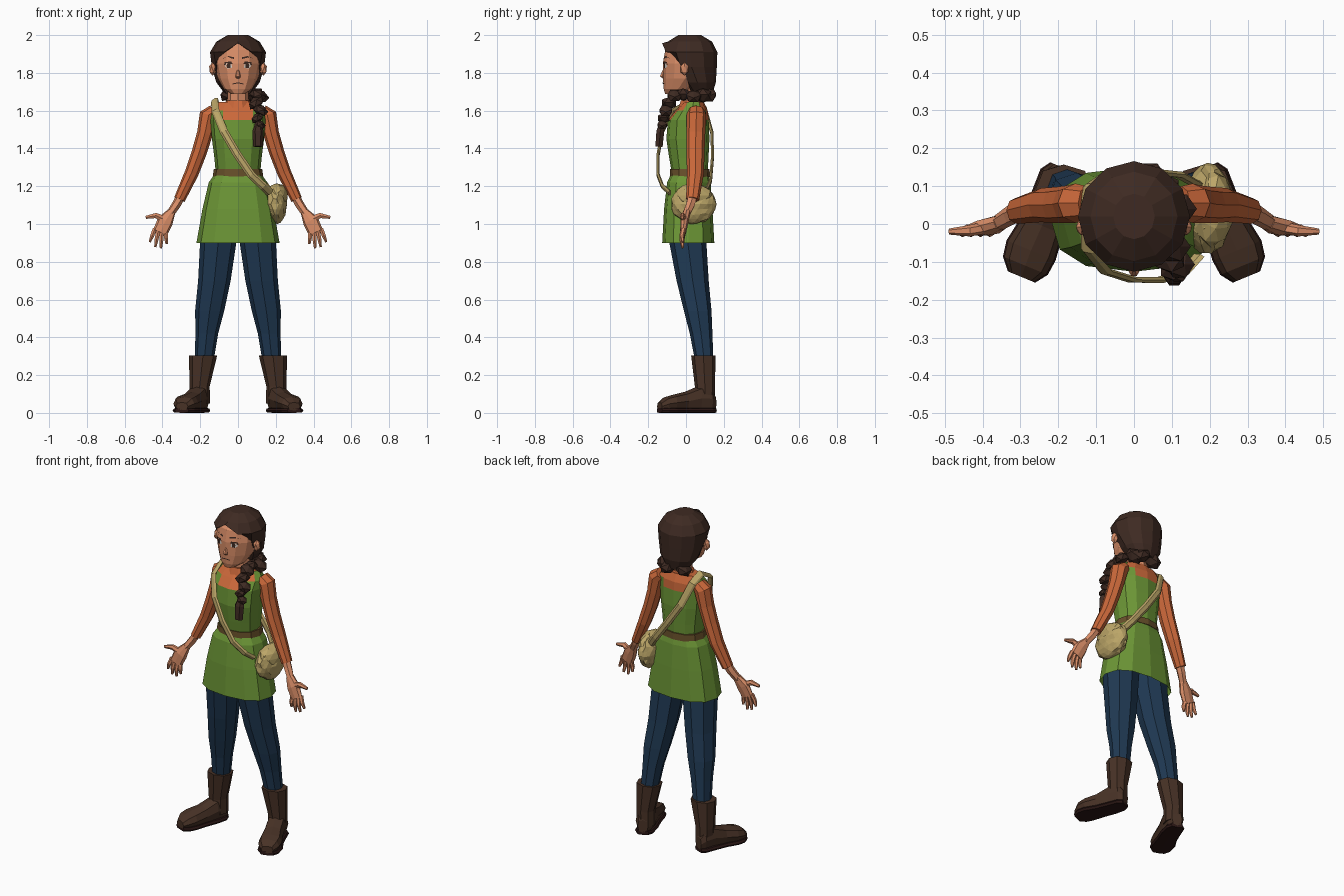
import bpy, bmesh, math, random
from mathutils import Vector, Matrix
from mathutils.bvhtree import BVHTree

random.seed(4)

def mat(name, r, g, b):
    m = bpy.data.materials.new(name)
    m.diffuse_color = [((c / 255 + 0.055) / 1.055) ** 2.4 for c in (r, g, b)] + [1]
    return m

HAIR = mat("dark brown hair", 62, 42, 34)
SKIN = mat("warm skin", 218, 142, 104)
ORANGE = mat("rust orange", 203, 104, 58)
GREEN = mat("leaf green", 108, 150, 54)
BELT = mat("belt brown", 104, 80, 42)
TAN = mat("straw tan", 188, 166, 104)
JEANS = mat("navy denim", 32, 58, 84)
BOOT = mat("boot brown", 72, 50, 38)
SOLE = mat("dark sole", 42, 22, 20)
WHITE = mat("eye white", 225, 215, 205)

def finish(name, bm, mats, mirror=False):
    bmesh.ops.recalc_face_normals(bm, faces=bm.faces)
    me = bpy.data.meshes.new(name)
    bm.to_mesh(me)
    bm.free()
    ob = bpy.data.objects.new(name, me)
    bpy.context.collection.objects.link(ob)
    for m in mats:
        me.materials.append(m)
    if mirror:
        ob.modifiers.new("mirror", "MIRROR").use_mirror_merge = False
    return ob

def tube(name, pts, m, n=8, axis=None, side=(1, 0, 0), power=2.0, caps=(True, True),
         mirror=False, edit=None, extra=()):
    """Loft rings (x, y, z, radius along side, radius across) along a path."""
    bm = bmesh.new()
    rings = []
    for i, (x, y, z, ra, rb) in enumerate(pts):
        a, b = pts[max(i - 1, 0)], pts[min(i + 1, len(pts) - 1)]
        t = Vector(axis) if axis else Vector(b[:3]) - Vector(a[:3])
        t.normalize()
        v = t.cross(Vector(side)).normalized()
        u = v.cross(t)
        ring = []
        for k in range(n):
            w = 2 * math.pi * k / n
            c, s = math.cos(w), math.sin(w)
            c = math.copysign(abs(c) ** (2 / power), c)
            s = math.copysign(abs(s) ** (2 / power), s)
            ring.append(bm.verts.new(Vector((x, y, z)) + u * ra * c + v * rb * s))
        rings.append(ring)
    for p, q in zip(rings, rings[1:]):
        for k in range(n):
            bm.faces.new((p[k], p[(k + 1) % n], q[(k + 1) % n], q[k]))
    if caps[0]:
        bm.faces.new(rings[0])
    if caps[1]:
        bm.faces.new(rings[-1])
    if edit:
        edit(bm)
    return finish(name, bm, (m, *extra), mirror)

def lump(name, loc, size, m, sub=1, noise=0.0, rot=0.0, mirror=False):
    bm = bmesh.new()
    bmesh.ops.create_icosphere(bm, subdivisions=sub, radius=1)
    for v in bm.verts:
        v.co *= 1 + random.uniform(-noise, noise)
    bm.transform(Matrix.Translation(loc) @ Matrix.Rotation(rot, 4, 'Y') @ Matrix.Diagonal((*size, 1)))
    return finish(name, bm, (m,), mirror)

Z = (0, 0, 1)

# Tunic body, with the orange undershirt showing at the neckline
def neckline(bm):
    for f in bm.faces:
        c = f.calc_center_median()
        f.material_index = int(c.z > 1.57 and abs(c.x) < 0.1)
tube("tunic_top", [(0, .02, 1.27, .118, .095), (0, .015, 1.35, .125, .104), (0, .01, 1.45, .138, .114),
                   (0, .012, 1.55, .146, .108), (0, .03, 1.60, .146, .085), (0, .04, 1.645, .115, .055)],
     GREEN, 12, Z, power=2.3, edit=neckline, extra=(ORANGE,))
tube("collar", [(0, .03, 1.61, .085, .075), (0, .03, 1.655, .062, .06)], ORANGE, 10, Z)
tube("tunic_skirt", [(0, .02, 1.27, .12, .097), (0, .015, 1.22, .155, .115), (0, .012, 1.08, .188, .128),
                     (0, .012, .90, .22, .138)], GREEN, 12, Z, power=2.5, caps=(True, False))
tube("belt", [(0, .02, 1.25, .134, .106), (0, .02, 1.29, .128, .104)], BELT, 12, Z, power=2.3)

# Legs and boots
tube("trouser_leg", [(.10, .01, 1.0, .10, .10), (.105, .01, .9, .096, .098), (.125, .035, .7, .086, .085),
                     (.15, .062, .54, .077, .073), (.165, .08, .42, .06, .06), (.18, .097, .27, .05, .048)],
     JEANS, 8, Z, power=2.3, mirror=True)
tube("boot_shaft", [(.2, .1, .05, .052, .052), (.203, .1, .14, .053, .053), (.185, .092, .305, .075, .065)],
     BOOT, 8, Z, power=2.3, mirror=True)
foot = [(.19, .15, .03, .04), (.197, .125, .05, .062), (.215, .065, .055, .065), (.243, -.005, .056, .05),
        (.272, -.07, .066, .042), (.287, -.11, .06, .036), (.297, -.14, .035, .022)]
heading = (.38, -.92, 0)
tube("boot_foot", [(x, y, .012 + h, w, h) for x, y, w, h in foot], BOOT, 8, heading, power=2.6, mirror=True)
tube("boot_sole", [(x, y, .013, w + .004, .013) for x, y, w, h in foot], SOLE, 8, heading, power=5, mirror=True)

# Arms and hands
tube("sleeve", [(.125, .055, 1.60, .035, .045), (.155, .055, 1.575, .05, .052), (.175, .052, 1.48, .042, .05),
                (.205, .05, 1.38, .04, .048), (.245, .05, 1.27, .037, .045), (.31, .035, 1.13, .03, .035)],
     ORANGE, 8, mirror=True)
tube("forearm", [(.29, .04, 1.17, .024, .028), (.325, .024, 1.105, .024, .026), (.358, .003, 1.055, .022, .022)],
     SKIN, 6, mirror=True)
YS = (0, 1, 0)
tube("palm", [(.352, .005, 1.065, .02, .022), (.385, -.008, 1.015, .022, .042), (.412, -.015, .955, .016, .04)],
     SKIN, 8, side=YS, power=2.6, mirror=True)
for i, (kx, kz, tx, tz) in enumerate([(.44, .975, .467, .905), (.423, .963, .438, .878),
                                      (.403, .955, .408, .872), (.383, .955, .378, .895)]):
    tube("finger_%d" % (i + 1), [(kx, -.014, kz, .014, .013), ((kx + tx) / 2, -.022, (kz + tz) / 2, .013, .012),
                                 (tx, -.017, tz, .007, .007)], SKIN, 6, side=YS, mirror=True)
tube("thumb", [(.385, -.008, 1.02, .016, .022), (.435, -.018, 1.045, .015, .016), (.488, -.02, 1.035, .008, .009)],
     SKIN, 6, side=YS, mirror=True)

# Head
tube("neck", [(0, .035, 1.60, .06, .055), (0, .03, 1.76, .052, .052)], SKIN, 8, Z)
head = tube("head", [(0, -.065, 1.688, .035, .045), (0, -.04, 1.715, .075, .078), (0, -.005, 1.77, .106, .117),
                     (0, .003, 1.85, .122, .126), (0, .01, 1.92, .116, .12), (0, .01, 1.97, .07, .075)],
            SKIN, 12, Z)
tube("nose", [(0, -.118, 1.815, .006, .006), (0, -.125, 1.782, .014, .015), (0, -.115, 1.77, .01, .008)],
     SKIN, 6, Z)
lump("ear", (.135, -.008, 1.82), (.02, .024, .036), SKIN, mirror=True)

# Face details: thin plates laid on the face surface
bvh = BVHTree.FromPolygons([v.co for v in head.data.vertices], [p.vertices for p in head.data.polygons])
def plate(name, m, outline, lift, mirror=True):
    bm = bmesh.new()
    vs = []
    for x, z in outline:
        hit = bvh.ray_cast(Vector((x, -1, z)), Vector((0, 1, 0)))[0]
        vs.append(bm.verts.new((x, hit.y - lift, z)))
    bm.faces.new(vs)
    finish(name, bm, (m,), mirror)
plate("eye_white", WHITE, [(.03, 1.828), (.055, 1.822), (.07, 1.835), (.062, 1.85), (.036, 1.85)], .003)
plate("iris", HAIR, [(.04, 1.825), (.057, 1.825), (.06, 1.84), (.055, 1.853), (.04, 1.853)], .005)
plate("eyelid", HAIR, [(.028, 1.848), (.074, 1.842), (.07, 1.858), (.036, 1.86)], .006)
plate("eyebrow", HAIR, [(.022, 1.874), (.05, 1.881), (.08, 1.877), (.05, 1.889), (.022, 1.883)], .004)
plate("mouth", HAIR, [(-.028, 1.739), (0, 1.745), (.028, 1.739), (.028, 1.744), (0, 1.75), (-.028, 1.744)],
      .004, False)

# Hair cap: the front is lifted to a parted hairline
def hairline(bm):
    for v in bm.verts:
        if v.co.y < -.005:
            v.co.z = max(v.co.z, 1.957 - .5 * abs(v.co.x) - 3 * v.co.x ** 2)
tube("hair_cap", [(0, .08, 1.69, .07, .06), (0, .06, 1.75, .115, .098), (0, .03, 1.83, .138, .133),
                  (0, .02, 1.91, .148, .146), (0, .02, 1.965, .115, .118), (0, .02, 2.0, .055, .06)],
     HAIR, 12, Z, edit=hairline)

# Braid wrapping from the nape over the left shoulder
braid = [(-.04, .1, 1.69, .05), (.03, .115, 1.685, .052), (.085, .09, 1.68, .05), (.11, .04, 1.675, .045),
         (.105, -.015, 1.685, .043), (.095, -.06, 1.68, .044), (.105, -.09, 1.64, .043),
         (.11, -.107, 1.60, .04), (.112, -.118, 1.56, .035), (.107, -.126, 1.525, .03)]
for i, (x, y, z, r) in enumerate(braid):
    s = 1 if i % 2 else -1
    lump("braid_lump_%d" % (i + 1), (x + s * .01, y, z), (r * 1.1, r, r * .75), HAIR, rot=s * .5)
tube("braid_tassel", [(.108, -.128, 1.53, .018, .016), (.106, -.136, 1.49, .03, .024),
                      (.106, -.143, 1.41, .026, .022)], HAIR, 6)

# Shoulder bag and strap
lump("bag", (.195, .04, 1.105), (.064, .118, .104), TAN, 3, .06)
lump("bag_flap", (.205, .04, 1.15), (.062, .1, .062), TAN, 2, .06)
strap = [(.17, -.085, 1.165), (.135, -.125, 1.2), (.07, -.148, 1.26), (-.005, -.147, 1.37), (-.075, -.125, 1.49),
         (-.12, -.07, 1.60), (-.125, .03, 1.655), (-.115, .1, 1.615), (-.06, .138, 1.48), (.03, .14, 1.35),
         (.12, .13, 1.23), (.175, .1, 1.16)]
tube("bag_strap", [(*p, .022, .009) for p in strap], TAN, 6, side=(.8, 0, .6))
